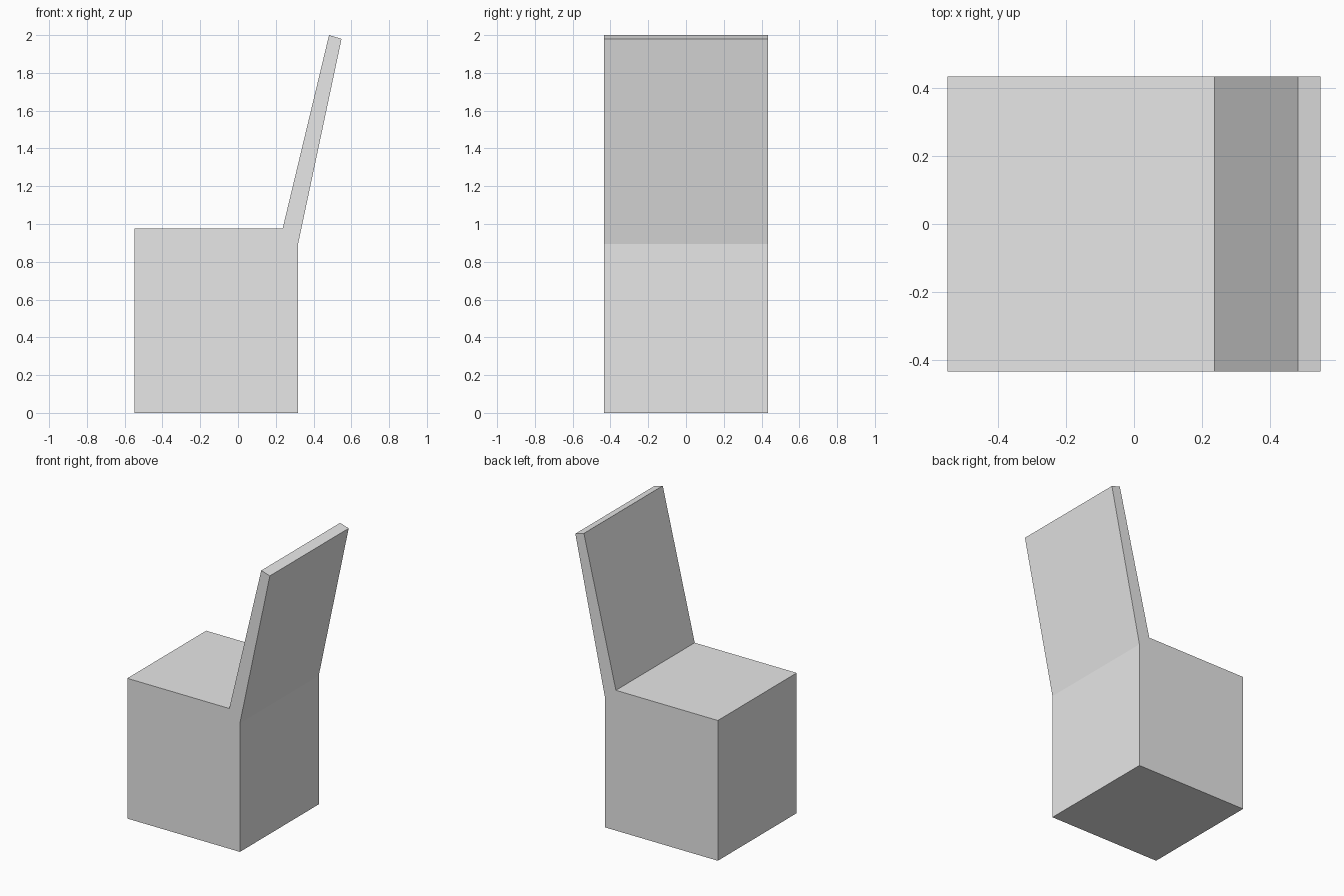
import bpy
import bmesh

cube = bpy.data.objects.get("Cube")
if cube:
    bpy.data.objects.remove(cube, do_unlink=True)

# Plain light grey finish
grey = bpy.data.materials.new("light_grey")
grey.use_nodes = True
colour = (0.8, 0.8, 0.8, 1)
grey.diffuse_color = colour
grey.node_tree.nodes["Principled BSDF"].inputs["Base Color"].default_value = colour


def extrude_profile(name, profile, half_width, material):
    """Sweep a closed x-z outline along y, centred on y = 0."""
    bm = bmesh.new()
    side = bm.faces.new([bm.verts.new((x, -half_width, z)) for x, z in profile])
    swept = bmesh.ops.extrude_face_region(bm, geom=[side], use_keep_orig=True)
    moved = [g for g in swept["geom"] if isinstance(g, bmesh.types.BMVert)]
    bmesh.ops.translate(bm, verts=moved, vec=(0, 2 * half_width, 0))
    bmesh.ops.recalc_face_normals(bm, faces=bm.faces)
    mesh = bpy.data.meshes.new(name)
    bm.to_mesh(mesh)
    bm.free()
    mesh.materials.append(material)
    obj = bpy.data.objects.new(name, mesh)
    bpy.context.collection.objects.link(obj)
    return obj


# Block seat and slanted backrest in one continuous outline
seat_and_backrest = [
    (-0.548, 0), (0.318, 0),            # base
    (0.318, 0.895),                     # bend at the rear
    (0.548, 1.98), (0.482, 2.0),        # top of the backrest
    (0.236, 0.975), (-0.548, 0.975),    # seat surface
]
extrude_profile("chair_seat_and_backrest", seat_and_backrest, 0.433, grey)
